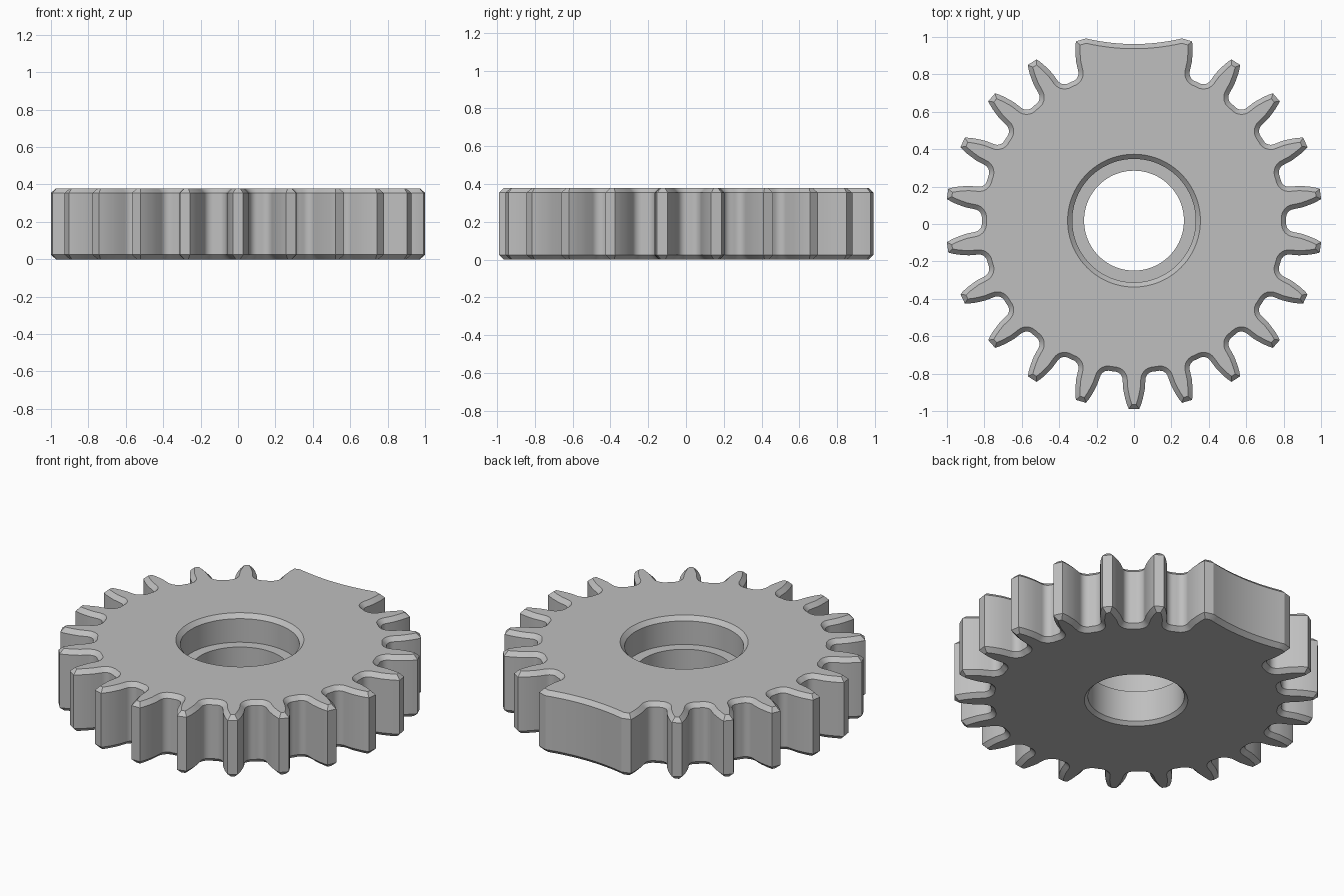
import bpy, bmesh
from math import sin, cos, pi, radians
from mathutils import Vector, Matrix

cube = bpy.data.objects.get("Cube")
if cube:
    bpy.data.objects.remove(cube, do_unlink=True)

TEETH = 22
PITCH = 2 * pi / TEETH
TIP, ROOT = 1.007, 0.807
HEIGHT, CHAMFER = 0.379, 0.025
CENTRE = Vector((0, 0.018))

# One tooth flank as (sideways, outward), from the tip to the valley
FILLET = 0.045
flank = [Vector(p) for p in [(0.028, TIP), (0.037, 0.985), (0.045, 0.96),
                             (0.052, 0.93), (0.058, 0.9)]]
for i in range(8):
    a = pi + i / 7 * pi / 2
    flank.append(Vector((0.061 + FILLET + FILLET * cos(a), ROOT + FILLET + FILLET * sin(a))))


def place(p, tooth, side):
    """Turn a flank point into the plan, tooth 0 pointing to the front."""
    a = tooth * PITCH - pi / 2
    out, across = Vector((cos(a), sin(a))), Vector((-sin(a), cos(a)))
    return out * p.y + across * p.x * side + CENTRE


# Plan outline, counter-clockwise; three teeth at the back merge into a block
outline = []
half = TEETH // 2
for tooth in range(TEETH):
    if tooth == half:
        start, end = place(flank[0], half - 1, 1), place(flank[0], half + 1, -1)
        for i in range(1, 16):
            p = start.lerp(end, i / 16)
            p.y -= 0.03 * (1 - (p.x / start.x) ** 2)
            outline.append(p)
        continue
    if tooth != half + 1:
        outline += [place(p, tooth, -1) for p in reversed(flank)]
    else:
        outline.append(place(flank[0], tooth, -1))
    if tooth != half - 1:
        outline += [place(p, tooth, 1) for p in flank]
    else:
        outline.append(place(flank[0], tooth, 1))


def inset(loop, d):
    """Move a closed outline inward by d with mitred corners."""
    result = []
    for i, p in enumerate(loop):
        e1 = (p - loop[i - 1]).normalized()
        e2 = (loop[(i + 1) % len(loop)] - p).normalized()
        n1, n2 = Vector((-e1.y, e1.x)), Vector((-e2.y, e2.x))
        result.append(p + (n1 + n2) * d / (1 + n1.dot(n2)))
    return result


def ring(radius, count=96):
    return [CENTRE + Vector((cos(2 * pi * i / count), sin(2 * pi * i / count))) * radius
            for i in range(count)]


bm = bmesh.new()


def skin(layers):
    """Join stacked closed loops by quads; return the first and last edge loops."""
    rows = [[bm.verts.new((p.x, p.y, z)) for p in loop] for loop, z in layers]
    for lo, hi in zip(rows, rows[1:]):
        for i in range(len(lo)):
            bm.faces.new((lo[i - 1], lo[i], hi[i], hi[i - 1]))
    return [[bm.edges.get((r[i - 1], r[i])) for i in range(len(r))] for r in (rows[0], rows[-1])]


# Toothed rim with chamfers above and below
inner = inset(outline, CHAMFER)
rim_low, rim_high = skin([(inner, 0), (outline, CHAMFER),
                          (outline, HEIGHT - CHAMFER), (inner, HEIGHT)])

# Stepped bore with a counterbore from above
bore = [(0.287, 0), (0.267, 0.02), (0.267, 0.21), (0.33, 0.21),
        (0.33, HEIGHT - CHAMFER), (0.355, HEIGHT)]
bore_low, bore_high = skin([(ring(r), z) for r, z in bore])

# Flat upper and lower faces around the bore
for edges, up in ((rim_low + bore_low, -1), (rim_high + bore_high, 1)):
    bmesh.ops.triangle_fill(bm, edges=edges, use_beauty=True, normal=(0, 0, up))
bmesh.ops.recalc_face_normals(bm, faces=bm.faces)

mesh = bpy.data.meshes.new("gear_wheel")
bm.to_mesh(mesh)
bm.free()
gear = bpy.data.objects.new("gear_wheel", mesh)
bpy.context.collection.objects.link(gear)

# Plain grey metal
grey = bpy.data.materials.new("plain_grey")
grey.use_nodes = True
colour = (0.52, 0.52, 0.52, 1)
grey.diffuse_color = colour
grey.node_tree.nodes["Principled BSDF"].inputs["Base Color"].default_value = colour
mesh.materials.append(grey)

bpy.ops.object.select_all(action='DESELECT')
gear.select_set(True)
bpy.context.view_layer.objects.active = gear
bpy.ops.object.shade_smooth_by_angle(angle=radians(25))
